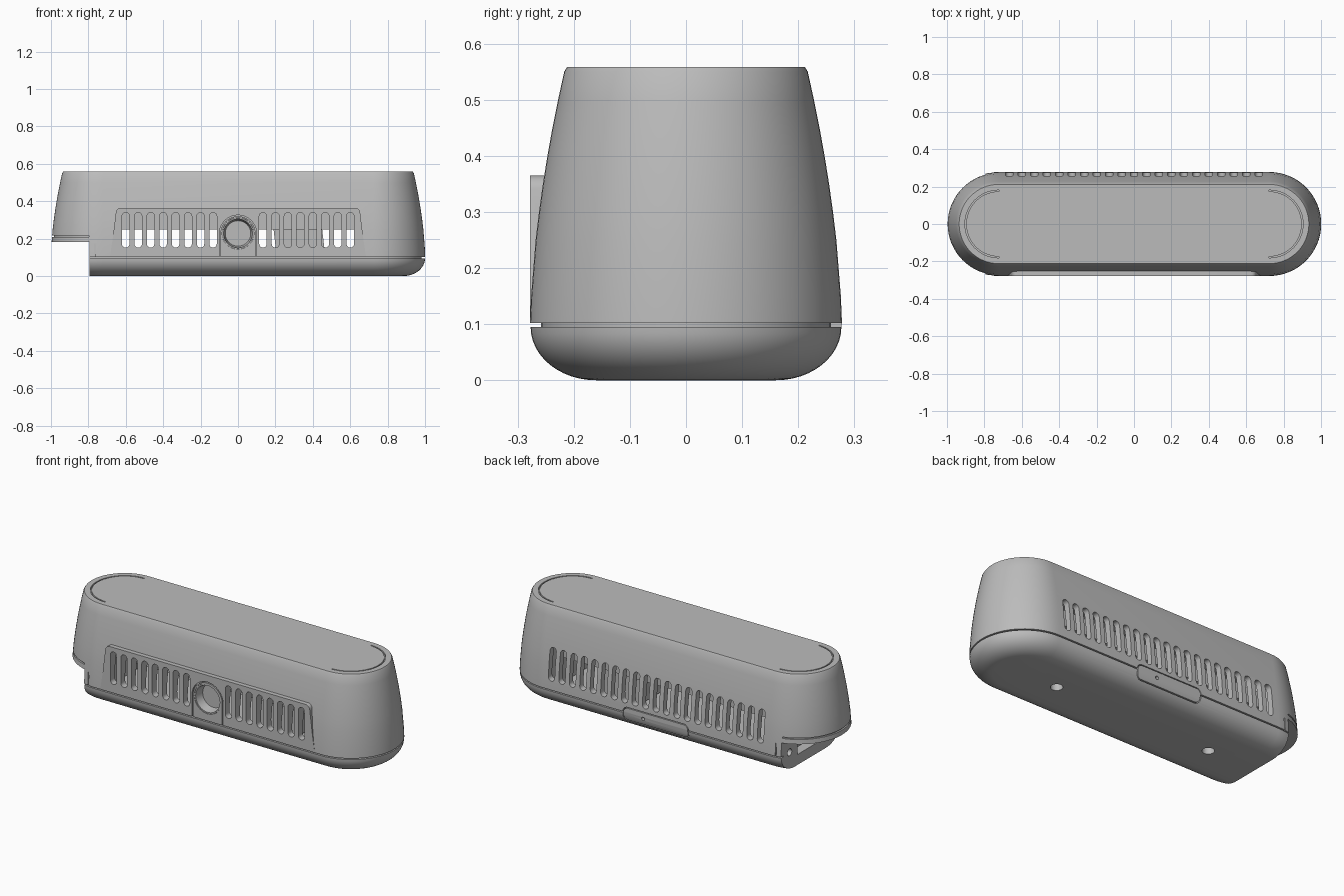
import bpy, bmesh
from math import sin, cos, pi, radians

cube = bpy.data.objects.get("Cube")
if cube:
    bpy.data.objects.remove(cube, do_unlink=True)

grey = bpy.data.materials.new("housing grey")
grey.use_nodes = True
grey.diffuse_color = (0.5, 0.5, 0.5, 1)
grey.node_tree.nodes["Principled BSDF"].inputs["Base Color"].default_value = (0.5, 0.5, 0.5, 1)

HALF = 0.723    # half length of the straight sides


def make(name, bm):
    bmesh.ops.recalc_face_normals(bm, faces=bm.faces)
    me = bpy.data.meshes.new(name)
    bm.to_mesh(me)
    bm.free()
    me.materials.append(grey)
    ob = bpy.data.objects.new(name, me)
    bpy.context.collection.objects.link(ob)
    return ob


def arc(cx, cy, r, a0, a1, n=16):
    return [(cx + r * cos(radians(a0 + (a1 - a0) * i / n)),
             cy + r * sin(radians(a0 + (a1 - a0) * i / n))) for i in range(n + 1)]


def stadium_loft(name, profile, n=32):
    """Stack stadium outlines; profile lists (radius, height)."""
    bm = bmesh.new()
    rings = []
    for r, z in profile:
        outline = arc(HALF, 0, r, -90, 90, n) + arc(-HALF, 0, r, 90, 270, n)
        rings.append([bm.verts.new((x, y, z)) for x, y in outline])
    for a, b in zip(rings, rings[1:]):
        for i in range(len(a)):
            j = (i + 1) % len(a)
            bm.faces.new((a[i], a[j], b[j], b[i]))
    bm.faces.new(rings[0])
    bm.faces.new(rings[-1])
    return make(name, bm)


def prism(name, outlines, axis, lo, hi):
    """Extrude one or more flat outlines along an axis."""
    place = {"x": lambda u, v, w: (w, u, v),
             "y": lambda u, v, w: (u, w, v),
             "z": lambda u, v, w: (u, v, w)}[axis]
    bm = bmesh.new()
    for pts in outlines:
        a = [bm.verts.new(place(u, v, lo)) for u, v in pts]
        b = [bm.verts.new(place(u, v, hi)) for u, v in pts]
        bm.faces.new(a)
        bm.faces.new(b)
        for i in range(len(a)):
            j = (i + 1) % len(a)
            bm.faces.new((a[i], a[j], b[j], b[i]))
    return make(name, bm)


def rect(u0, u1, v0, v1):
    return [(u0, v0), (u1, v0), (u1, v1), (u0, v1)]


def disc(u, v, r, n=32):
    return arc(u, v, r, 0, 360, n)[:-1]


def rounded(u0, u1, v0, v1, r):
    return (arc(u1 - r, v0 + r, r, -90, 0, 6) + arc(u1 - r, v1 - r, r, 0, 90, 6)
            + arc(u0 + r, v1 - r, r, 90, 180, 6) + arc(u0 + r, v0 + r, r, 180, 270, 6))


def slot(x):
    return arc(x, 0.32, 0.02, 0, 180, 8) + arc(x, 0.172, 0.02, 180, 360, 8)


def band(cx, cy, r, w, a0, a1):
    return arc(cx, cy, r + w, a0, a1, 24) + arc(cx, cy, r, a1, a0, 24)


def boolean(ob, tool, op="DIFFERENCE", keep=False):
    mod = ob.modifiers.new("cut", "BOOLEAN")
    mod.operation, mod.object, mod.solver = op, tool, "EXACT"
    bpy.context.view_layer.objects.active = ob
    bpy.ops.object.modifier_apply(modifier=mod.name)
    if not keep:
        bpy.data.objects.remove(tool, do_unlink=True)


def smooth(ob):
    bpy.ops.object.select_all(action="DESELECT")
    ob.select_set(True)
    bpy.context.view_layer.objects.active = ob
    bpy.ops.object.shade_smooth_by_angle(angle=radians(25))


# Housing: rounded base, seam groove and tapering upper shell
base = [(0.16 + 0.117 * sin(t * pi / 24), 0.095 * (1 - cos(t * pi / 24))) for t in range(13)]
seam = [(0.258, 0.095), (0.258, 0.102)]
shell = [(0.278, 0.102), (0.276, 0.15), (0.272, 0.2), (0.268, 0.25), (0.262, 0.3),
         (0.255, 0.35), (0.247, 0.4), (0.238, 0.45), (0.228, 0.5), (0.217, 0.55), (0.212, 0.558)]
housing = stadium_loft("housing", base + seam + shell)
hatch = stadium_loft("back_hatch", base + shell)

# Raised upright panel around the front vents
right_side = [(0.685, 0.102), (0.67, 0.2)] + arc(0.625, 0.337, 0.028, 10, 90, 6)
panel = prism("front_panel", [right_side + [(-x, z) for x, z in reversed(right_side)]], "y", -0.278, -0.24)
boolean(housing, panel, "UNION")

# Hollow interior
wall = [(0.235, 0.07), (0.24, 0.2), (0.2, 0.5)]
boolean(housing, prism("cavity", [wall + [(-y, z) for y, z in reversed(wall)]], "x", -0.71, 0.71))

# Vent slots
pitch = 0.0667
boolean(housing, prism("front_slots", [slot(k * pitch) for k in range(-9, 10) if abs(k) > 1], "y", -0.35, -0.15))
boolean(housing, prism("back_slots", [slot(k * pitch) for k in range(-10, 11)], "y", 0.15, 0.35))

# Lens opening and the arched groove around it
boolean(housing, prism("lens_hole", [disc(0, 0.228, 0.085)], "y", -0.35, -0.15))
arch = ([(0.1, 0.1)] + arc(0, 0.226, 0.1, 0, 180, 24) + [(-0.1, 0.1), (-0.094, 0.1)]
        + arc(0, 0.226, 0.094, 180, 0, 24) + [(0.094, 0.1)])
boolean(housing, prism("arch_groove", [arch], "y", -0.3, -0.266))

# Connector notch under one end, with its recess, hole and seams
boolean(housing, prism("notch", [rect(-1.2, -0.795, -0.5, 0.5)], "z", -0.1, 0.182))
boolean(housing, prism("notch_recess", [rect(-0.2, 0.12, 0.06, 0.165)], "x", -0.9, -0.74))
boolean(housing, prism("notch_hole", [disc(0.19, 0.1, 0.02, 20)], "x", -0.9, -0.75))
boolean(housing, prism("lip_groove", [band(-HALF, 0, 0.262, 0.1, 106, 254)], "z", 0.208, 0.216))
for lo, hi in ((-0.3, -0.266), (0.266, 0.3)):
    boolean(housing, prism("side_seam", [rect(-0.768, -0.762, 0.1, 0.175)], "y", lo, hi))

# Curved grooves in the lid
for cx, a0, a1 in ((HALF, -90, 90), (-HALF, 90, 270)):
    boolean(housing, prism("lid_groove", [band(cx, 0, 0.174, 0.007, a0, a1)], "z", 0.548, 0.6))

# Screw holes underneath
boolean(housing, prism("screw_holes", [disc(x, 0, 0.032) for x in (-0.49, 0.51)], "z", -0.1, 0.05))

# Flush hatch set in a pocket at the back
boolean(housing, prism("hatch_pocket", [rounded(-0.21, 0.21, 0.048, 0.132, 0.03)], "y", 0.236, 0.35))
boolean(hatch, prism("hatch_outline", [rounded(-0.205, 0.205, 0.053, 0.127, 0.026)], "y", 0.23, 0.35), "INTERSECT")
boolean(hatch, prism("hatch_hole", [disc(0.08, 0.092, 0.01, 16)], "y", 0.255, 0.35))

# Lens barrel turned around the front axis
bm = bmesh.new()
steps = 48
rings = [[bm.verts.new((r * cos(2 * pi * i / steps), y, 0.228 + r * sin(2 * pi * i / steps)))
          for i in range(steps)]
         for r, y in ((0.084, -0.2), (0.084, -0.276), (0.077, -0.276), (0.068, -0.225))]
for a, b in zip(rings, rings[1:]):
    for i in range(steps):
        j = (i + 1) % steps
        bm.faces.new((a[i], a[j], b[j], b[i]))
bm.faces.new(rings[0])
bm.faces.new(rings[-1])
lens = make("lens_barrel", bm)

# Parts seen through the vents
prism("inner_tray", [rect(-0.705, 0.705, -0.17, 0.17)], "z", 0.25, 0.34)
prism("inner_module", [[(0.21, 0.08), (0.47, 0.08), (0.45, 0.25), (0.19, 0.25)]], "y", -0.12, 0.12)

for ob in (housing, hatch, lens):
    smooth(ob)
